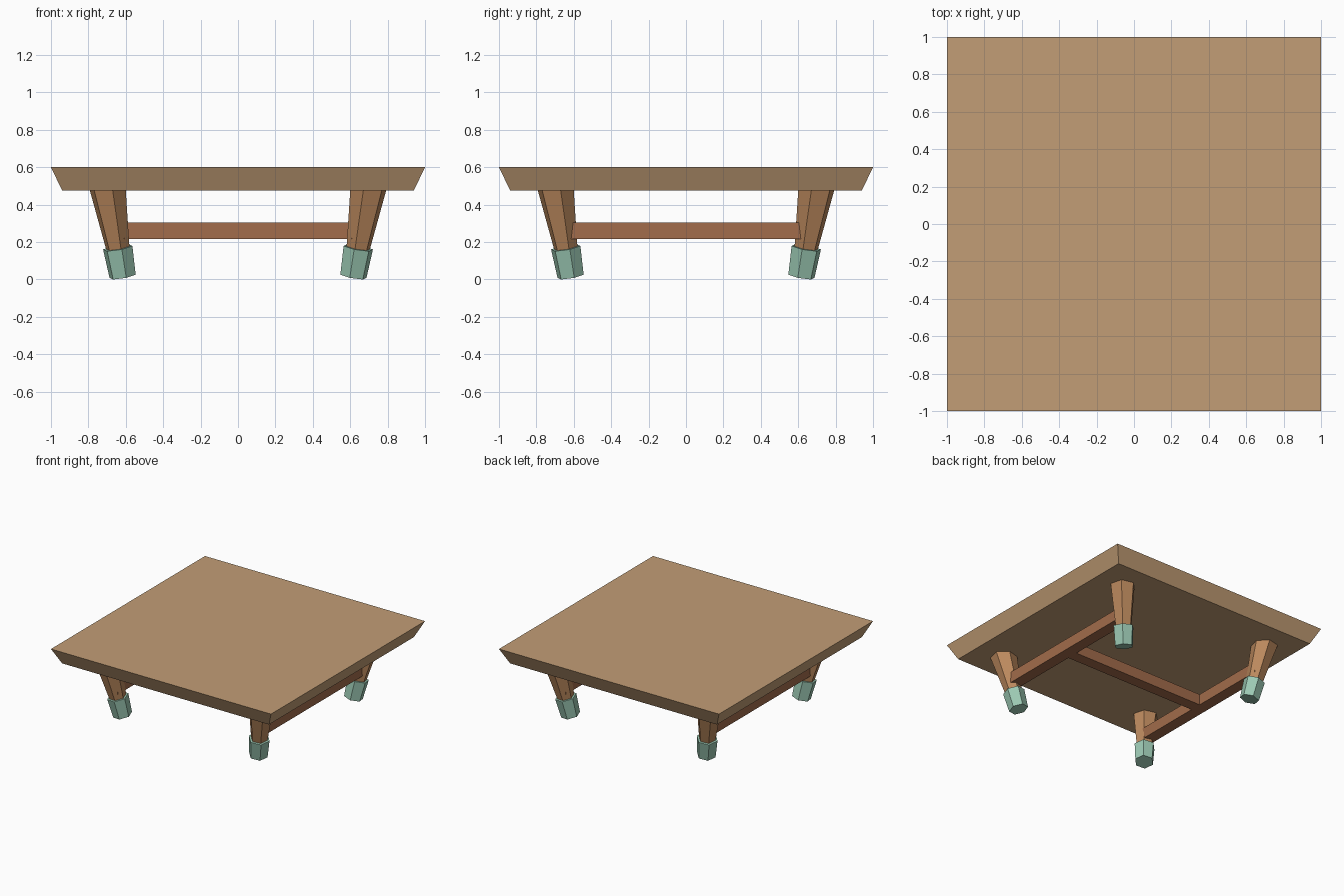
import bpy, bmesh, math
from mathutils import Vector, Matrix

if "Cube" in bpy.data.objects:
    bpy.data.objects.remove(bpy.data.objects["Cube"])


def material(name, rgb):
    m = bpy.data.materials.new(name)
    m.diffuse_color = (*rgb, 1)
    m.use_nodes = True
    m.node_tree.nodes["Principled BSDF"].inputs["Base Color"].default_value = m.diffuse_color
    return m


top_wood = material("top_wood", (0.54, 0.34, 0.18))
leg_wood = material("leg_wood", (0.50, 0.25, 0.11))
bar_wood = material("bar_wood", (0.36, 0.15, 0.07))
green = material("foot_green", (0.33, 0.58, 0.45))


def finish(name, bm, mat):
    me = bpy.data.meshes.new(name)
    bm.to_mesh(me)
    bm.free()
    me.materials.append(mat)
    ob = bpy.data.objects.new(name, me)
    bpy.context.collection.objects.link(ob)
    return ob


def box(name, size, centre, mat, bottom_scale=1.0):
    bm = bmesh.new()
    bmesh.ops.create_cube(bm, size=1)
    for v in bm.verts:
        s = bottom_scale if v.co.z < 0 else 1
        v.co = Vector((v.co.x * size[0] * s, v.co.y * size[1] * s, v.co.z * size[2])) + Vector(centre)
    return finish(name, bm, mat)


def hex_post(name, a, b, r_a, r_b, mat):
    """Six-sided tapered post from a to b, one corner facing the table's diagonal."""
    bm = bmesh.new()
    axis = b - a
    bmesh.ops.create_cone(bm, cap_ends=True, segments=6, radius1=r_a, radius2=r_b, depth=axis.length)
    # turn a corner onto +x whatever the primitive's start angle
    v = bm.verts[:][0].co
    bmesh.ops.rotate(bm, verts=bm.verts, matrix=Matrix.Rotation(-math.atan2(v.y, v.x), 3, 'Z'))
    z = axis.normalized()
    x = Vector((axis.x, axis.y, 0))
    x = (x - z * x.dot(z)).normalized()
    y = z.cross(x)
    rot = Matrix((x, y, z)).transposed()
    for w in bm.verts:
        w.co = rot @ w.co + (a + b) / 2
    return finish(name, bm, mat)


# Table top with undercut sides
box("table_top", (2, 2, 0.125), (0, 0, 0.5375), top_wood, 0.94)

# Splayed legs with wider feet
SLOPE = 0.17


def axis_point(sx, sy, z):
    d = 0.617 + SLOPE * (z - 0.017)
    return Vector((sx * d, sy * d, z))


for sy, end in ((-1, "front"), (1, "back")):
    for sx, side in ((-1, "left"), (1, "right")):
        def p(z):
            return axis_point(sx, sy, z)
        hex_post(f"{end}_{side}_leg", p(0.15), p(0.50), 0.063, 0.101, leg_wood)
        hex_post(f"{end}_{side}_foot", p(0.017), p(0.17), 0.073, 0.082, green)

# H-shaped stretcher
for sx, side in ((-1, "left"), (1, "right")):
    box(f"{side}_stretcher", (0.095, 1.39, 0.09), (sx * 0.653, 0, 0.26), bar_wood)
box("cross_stretcher", (1.25, 0.095, 0.09), (0, 0, 0.26), bar_wood)
